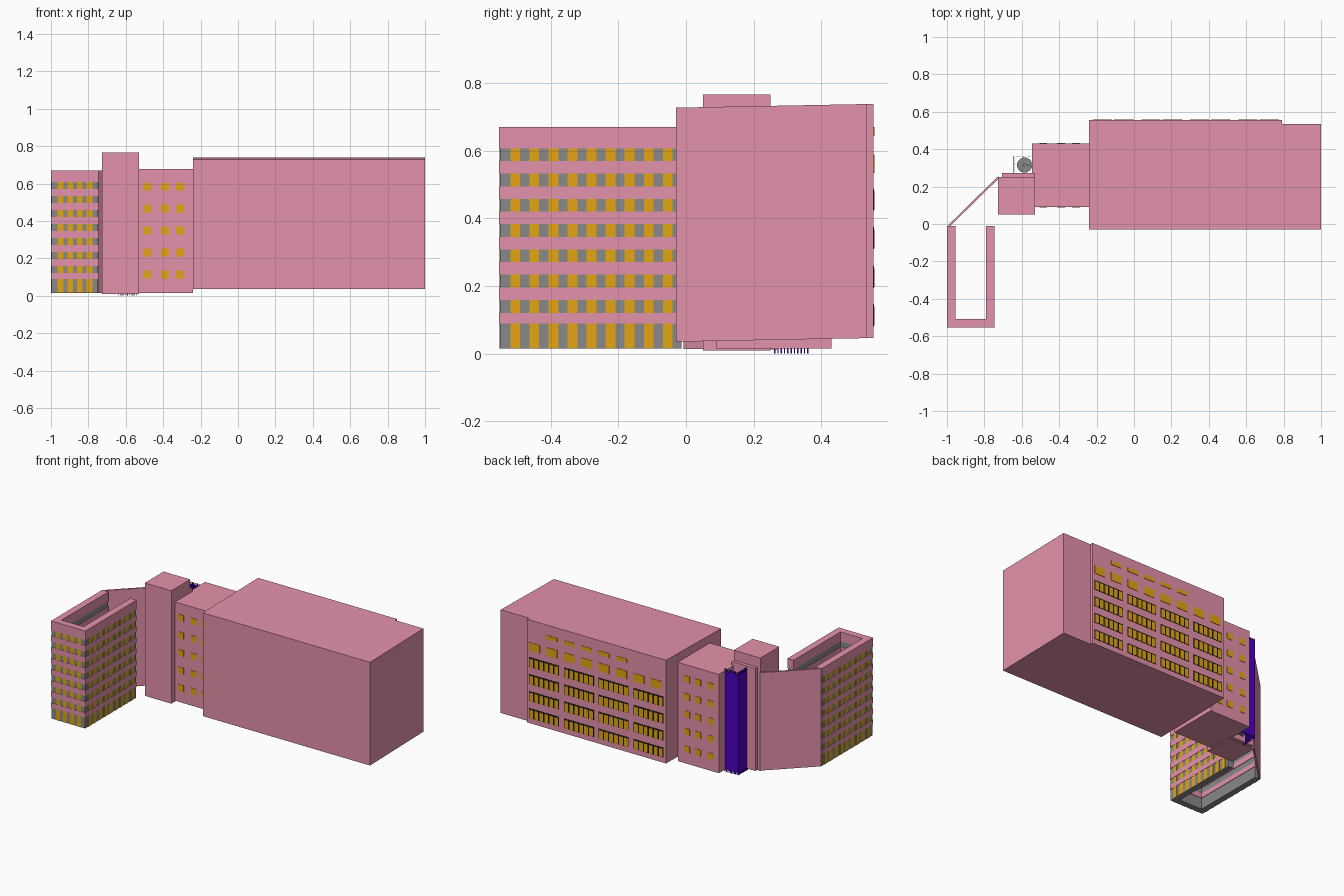
import bpy, bmesh, math
from mathutils import Matrix, Vector

cube = bpy.data.objects.get("Cube")
if cube:
    bpy.data.objects.remove(cube, do_unlink=True)


def material(name, color):
    mat = bpy.data.materials.new(name)
    mat.use_nodes = True
    mat.diffuse_color = (*color, 1)
    mat.node_tree.nodes["Principled BSDF"].inputs["Base Color"].default_value = (*color, 1)
    return mat


PINK = material("pink_wall", (0.775, 0.288, 0.405))
GOLD = material("gold_glass", (0.775, 0.376, 0.007))
GREY = material("grey_concrete", (0.25, 0.25, 0.25))
PURPLE = material("purple_rods", (0.075, 0.0, 0.54))
BLACK = material("black_frame", (0.01, 0.01, 0.01))


def finish(name, bm, mat):
    bmesh.ops.recalc_face_normals(bm, faces=bm.faces)
    mesh = bpy.data.meshes.new(name)
    bm.to_mesh(mesh)
    bm.free()
    mesh.materials.append(mat)
    obj = bpy.data.objects.new(name, mesh)
    bpy.context.collection.objects.link(obj)
    return obj


def add_box(bm, center, size, angle=0):
    matrix = (Matrix.Translation(center) @ Matrix.Rotation(angle, 4, "Z")
              @ Matrix.Diagonal((*size, 1)))
    bmesh.ops.create_cube(bm, size=1, matrix=matrix)


def boxes(name, items, mat):
    """One object out of (center, size) boxes."""
    bm = bmesh.new()
    for item in items:
        add_box(bm, *item)
    return finish(name, bm, mat)


def add_prism(bm, outline, z0, z1, slope=0):
    """Extrude a footprint upward; slope lifts it toward the back."""
    face = bm.faces.new([bm.verts.new((x, y, z0 + slope * y)) for x, y in outline])
    top = bmesh.ops.extrude_face_region(bm, geom=[face])["geom"]
    verts = [v for v in top if isinstance(v, bmesh.types.BMVert)]
    bmesh.ops.translate(bm, vec=(0, 0, z1 - z0), verts=verts)


def prism(name, outline, z0, z1, mat, slope=0):
    bm = bmesh.new()
    add_prism(bm, outline, z0, z1, slope)
    return finish(name, bm, mat)


def rect(x0, x1, y0, y1):
    return [(x0, y0), (x1, y0), (x1, y1), (x0, y1)]


# Large hall with a notched back corner and a slightly sloping roof
prism("main_hall", [(-0.24, -0.03), (1, -0.03), (1, 0.535), (0.79, 0.535),
                    (0.79, 0.555), (-0.24, 0.555)], 0.036, 0.728, PINK, 0.019)

# Back windows of the hall: four storeys of grouped panes
back = 0.555
frames, panes = [], []
for row in range(4):
    z = 0.114 + 0.114 * row
    for group in range(4):
        x = 0.665 - 0.259 * group
        frames.append(((x, back, z), (0.222, 0.003, 0.066)))
        for i in range(6):
            panes.append(((x + (i - 2.5) * 0.037, back, z - 0.003), (0.027, 0.006, 0.056)))
# Upper storey of single windows, with slots above some of them
for k in range(8):
    x = 0.735 - 0.129 * k
    panes.append(((x, back, 0.562), (0.08, 0.006, 0.054)))
    if 1 <= k <= 5:
        panes.append(((x, back, 0.657), (0.08, 0.006, 0.026)))
boxes("hall_window_frames", frames, BLACK)
boxes("hall_window_panes", panes, GOLD)

# Link block with square windows front and back
prism("link_block", [(-0.53, 0.09), (-0.24, 0.09), (-0.24, 0.43), (-0.545, 0.43),
                     (-0.545, 0.27), (-0.53, 0.27)], 0.015, 0.677, PINK)
boxes("link_windows", [((x, y, 0.113 + 0.1175 * row), (0.042, 0.006, 0.042))
                       for y in (0.09, 0.43) for x in (-0.485, -0.39, -0.31)
                       for row in range(5)], GOLD)

# Lift tower and the lower slab behind it
prism("lift_tower", rect(-0.727, -0.53, 0.051, 0.25), 0.01, 0.767, PINK)
prism("tower_back_slab", rect(-0.705, -0.53, 0.25, 0.273), 0.013, 0.7, PINK)

# Oblique wall joining the tower and the wing
prism("oblique_wall", [(-0.995, -0.008), (-0.98, -0.008), (-0.725, 0.242), (-0.727, 0.255)],
      0.014, 0.67, PINK)

# Spiral stair around a central post
bm = bmesh.new()
stair = Vector((-0.585, 0.315, 0))
bmesh.ops.create_cone(bm, cap_ends=True, segments=12, radius1=0.008, radius2=0.008, depth=0.63,
                      matrix=Matrix.Translation(stair + Vector((0, 0, 0.335))))
for i in range(80):
    angle = i * math.tau / 16
    arm = Vector((math.cos(angle), math.sin(angle), 0)) * 0.022
    add_box(bm, stair + arm + Vector((0, 0, 0.025 + i * 0.0078)), (0.036, 0.015, 0.006), angle)
finish("spiral_stair", bm, GREY)

# Screen of vertical rods enclosing the stair, faced with thin sheets
rods = []
for i in range(11):
    t = i * 0.0098
    rods.append(((-0.64 + t, 0.36, 0.345), (0.004, 0.004, 0.69)))
    rods.append(((-0.64, 0.262 + t, 0.345), (0.004, 0.004, 0.69)))
boxes("stair_screen_rods", rods, PURPLE)
boxes("stair_screen_sheets", [((-0.592, 0.363, 0.345), (0.1, 0.001, 0.66)),
                              ((-0.643, 0.313, 0.345), (0.001, 0.1, 0.66))], PURPLE)


# U-shaped wing: grey core, pink bands, gold panes on the outer faces
def u_outline(inset):
    x0, x1, y0, y1 = -1 + inset, -0.745 - inset, -0.553 + inset, -0.01 - inset
    t = 0.046 - 2 * inset
    return [(x0, y1), (x0, y0), (x1, y0), (x1, y1),
            (x1 - t, y1), (x1 - t, y0 + t), (x0 + t, y0 + t), (x0 + t, y1)]


prism("wing_core", u_outline(0.003), 0.015, 0.66, GREY)

floors = [(0.015, 0.089)] + [(0.121 + 0.0748 * k, 0.1595 + 0.0746 * k) for k in range(7)]
bm = bmesh.new()
for k, (bottom, top) in enumerate(floors):
    band_top = floors[k + 1][0] if k + 1 < len(floors) else 0.67
    add_prism(bm, u_outline(0), top, band_top)
finish("wing_bands", bm, PINK)

panes = []
for bottom, top in floors:
    z, height = (bottom + top) / 2, top - bottom
    for i in range(9):
        for x in (-0.996, -0.749):
            panes.append(((x, -0.505 + 0.0564 * i, z), (0.006, 0.029, height)))
    for i in range(4):
        panes.append(((-0.949 + 0.0517 * i, -0.549, z), (0.03, 0.006, height)))
boxes("wing_panes", panes, GOLD)
